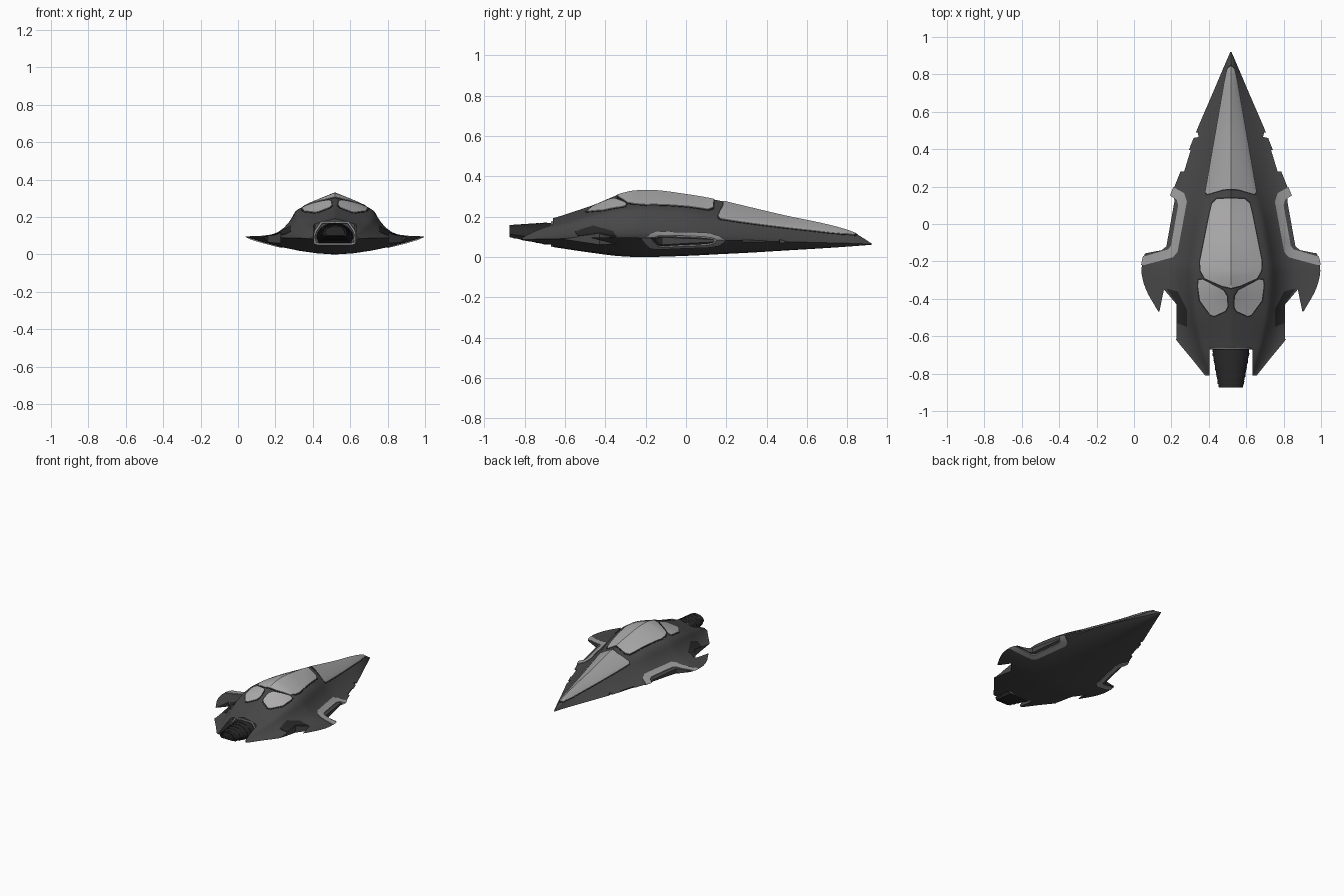
import bpy, bmesh, math
from mathutils import Vector

if "Cube" in bpy.data.objects:
    bpy.data.objects.remove(bpy.data.objects["Cube"])

CX = 0.518  # centre line of the craft on the grid

# stations: y, half width, edge z, shoulder half width, shoulder z, top z, bottom z, flare power
ST = [(-.81, .138, .085, .11, .10, .125, .072, 1.6), (-.72, .21, .088, .14, .13, .172, .058, 1.8),
      (-.615, .295, .09, .17, .155, .205, .042, 2.2), (-.465, .39, .095, .20, .20, .255, .02, 3),
      (-.32, .465, .095, .212, .225, .312, .003, 4), (-.25, .478, .095, .212, .23, .326, 0, 4),
      (-.18, .467, .093, .205, .228, .328, 0, 4), (0, .385, .088, .175, .215, .308, .005, 3),
      (.16, .318, .083, .145, .18, .28, .013, 2), (.3, .262, .08, .115, .165, .247, .02, 1.6),
      (.5, .183, .075, .08, .14, .2, .032, 1.2), (.7, .097, .07, .045, .118, .158, .044, 1),
      (.83, .042, .067, .022, .103, .12, .053, 1), (.92, .003, .063, .002, .065, .067, .060, 1)]

mats = {}
for n, c in dict(hull=.065, dark=.022, trim=.33, glass=.44, nose=.37).items():
    mats[n] = bpy.data.materials.new(n)
    mats[n].diffuse_color = (c, c * .98, c * .98, 1)


def make(name, bm, mat):
    bmesh.ops.recalc_face_normals(bm, faces=bm.faces)
    me = bpy.data.meshes.new(name)
    bm.to_mesh(me)
    bm.free()
    me.materials.append(mats[mat])
    ob = bpy.data.objects.new(name, me)
    bpy.context.collection.objects.link(ob)
    return ob


def slope(i, k):
    if i in (0, len(ST) - 1):
        a, b = (ST[0], ST[1]) if i == 0 else (ST[-2], ST[-1])
        return (b[k] - a[k]) / (b[0] - a[0])
    l, c, r = ST[i - 1:i + 2]
    d0, d1 = (c[k] - l[k]) / (c[0] - l[0]), (r[k] - c[k]) / (r[0] - c[0])
    return 0 if d0 * d1 <= 0 else 2 * d0 * d1 / (d0 + d1)


def section(i, t, o):
    """Closed ring of points between stations i and i+1, swollen by o."""
    a, b = ST[i], ST[min(i + 1, len(ST) - 1)]
    h = b[0] - a[0]
    v = []
    for k in range(1, 8):
        if t == 0:
            v.append(a[k])
        else:
            v.append((2*t**3 - 3*t*t + 1) * a[k] + (t**3 - 2*t*t + t) * h * slope(i, k)
                     + (3*t*t - 2*t**3) * b[k] + (t**3 - t*t) * h * slope(i + 1, k))
    w, ze, s, zs, zt, zb, p = v
    w = max(w + o, .001)
    y = a[0] + h * t
    pts = [(w * u, zb - o + (ze - zb) * u ** 1.7) for u in (0, .2, .4, .6, .8, .93)]
    pts.append((w, ze))
    pts += [(w + (s - w) * u, ze + o + (zs - ze) * u ** p) for u in (.15, .3, .5, .65, .78, .87, .94, 1)]
    pts += [(s * (1 - u), zs + o + (zt - zs) * u ** .8) for u in (.08, .18, .4, .6, .8, .93, 1)]
    ring = pts + [(-x, z) for x, z in reversed(pts[1:-1])]
    return [(x, y, z) for x, z in ring]


def loft(name, rings, mat):
    bm = bmesh.new()
    rows = [[bm.verts.new(p) for p in r] for r in rings]
    n = len(rows[0])
    for a, b in zip(rows, rows[1:]):
        for j in range(n):
            bm.faces.new((a[j], a[(j + 1) % n], b[(j + 1) % n], b[j]))
    bm.faces.new(rows[0])
    bm.faces.new(rows[-1])
    return make(name, bm, mat)


def hull(name, mat, o=0):
    rings = [section(i, t / 5, o) for i in range(len(ST) - 1) for t in range(5)]
    return loft(name, rings + [section(len(ST) - 1, 0, o)], mat)


def prism(polys, z0=-.1, z1=.6, mirror=True):
    bm = bmesh.new()
    for poly in polys:
        for s in ((1, -1) if mirror else (1,)):
            f = bm.faces.new([bm.verts.new((s * x, y, z0)) for x, y in poly])
            r = bmesh.ops.extrude_face_region(bm, geom=[f])
            bmesh.ops.translate(bm, vec=(0, 0, z1 - z0),
                                verts=[e for e in r['geom'] if isinstance(e, bmesh.types.BMVert)])
    return make('cutter', bm, 'dark')


def boolean(ob, cutter, op):
    m = ob.modifiers.new('cut', 'BOOLEAN')
    m.object, m.operation, m.solver = cutter, op, 'EXACT'
    dg = bpy.context.evaluated_depsgraph_get()
    me = bpy.data.meshes.new_from_object(ob.evaluated_get(dg))
    ob.modifiers.clear()
    ob.data = me
    bpy.data.objects.remove(cutter)
    me.materials.clear()
    return ob


def skin(name, polys, mat, o, z0=-.1, mirror=True):
    """Panel that follows the hull surface inside the given plan outlines."""
    ob = boolean(hull(name, mat, o), prism(polys, z0, .6, mirror), 'INTERSECT')
    ob.data.materials.append(mats[mat])
    return ob


def full(half):
    return half + [(-x, y) for x, y in reversed(half) if x > 0]


def grow(poly, d):
    c = sum((Vector(p) for p in poly), Vector((0, 0))) / len(poly)
    return [tuple(Vector(p) + (Vector(p) - c).normalized() * d) for p in poly]


# hull with side intakes, wing notches, edge jogs and tail slot cut out
intake = [(.305, .165), (.302, .12), (.345, -.12), (.37, -.14), (.6, -.185), (.6, .165)]
notch = [(.382, -.468), (.358, -.35), (.29, -.43), (.29, -.615), (.5, -.615), (.5, -.468)]
jogs = [[(.178, .49), (.172, .465), (.23, .455), (.23, .49)], [(.215, .395), (.25, .28), (.3, .28), (.3, .395)]]
body = boolean(hull('hull', 'hull'), prism([intake, notch] + jogs), 'DIFFERENCE')
slot = full([(0, -.66), (.105, -.66), (.115, -.675), (.115, -.9)])[1:]
boolean(body, prism([slot], mirror=False), 'DIFFERENCE')
body.data.materials.append(mats['hull'])

# pale frames and gill slats of the side intakes
band = [(.312, .2), (.25, .165), (.235, .12), (.285, -.15), (.31, -.178), (.465, -.22), (.6, -.22),
        (.6, -.172), (.46, -.172), (.335, -.135), (.32, -.115), (.282, .1), (.29, .13), (.33, .155), (.4, .2)]
skin('intake_frames', [band], 'trim', .005)
slats = []
for i in range(8):
    y = .135 - i * .034
    slats.append([(.28, y), (.6, y - .05), (.6, y - .066), (.28, y - .018)])
skin('intake_slats', slats, 'dark', -.006)

# dark vents on the rear wings
skin('rear_vents', [[(.235, -.46), (.285, -.36), (.345, -.345), (.29, -.425), (.288, -.53), (.235, -.55)]],
     'dark', .002, .09)

# glazing with dark seams
nose = full([(0, .845), (.018, .83), (.032, .77), (.136, .17), (.125, .16), (.04, .185), (0, .188)])
nose = nose[:-1] if nose[-1] == nose[0] else nose
roof = full([(0, .137), (.075, .133), (.1, .11), (.115, .05), (.165, -.2), (.162, -.25),
             (.14, -.29), (.05, -.33), (0, -.342)])
rear = [(.022, -.385), (.04, -.355), (.15, -.297), (.172, -.3), (.176, -.33), (.165, -.41),
        (.11, -.485), (.09, -.492), (.03, -.465), (.018, -.44)]
for name, poly, mat, mir in (('nose_panel', nose, 'nose', False), ('canopy_window', roof, 'glass', False),
                             ('rear_windows', rear, 'glass', True)):
    skin(name + '_seam', [grow(poly, .008)], 'dark', .0015, .1, mir)
    skin(name, [poly], mat, .004, .1, mir)


# D-shaped engine nozzle, hollow at the back
def arch(w, z0, z1, y):
    pts = [(w * math.cos(a), z0 + (z1 - z0) * (.25 + .75 * math.sin(a)))
           for a in (math.pi * k / 16 for k in range(17))]
    return [(x, y, z) for x, z in pts + [(-w * .85, z0), (w * .85, z0)]]


loft('engine_nozzle', [arch(.10, .06, .168, -.64), arch(.096, .062, .168, -.70), arch(.08, .08, .163, -.79),
                       arch(.064, .098, .157, -.875), arch(.054, .104, .151, -.875),
                       arch(.05, .106, .149, -.80)], 'dark')

# raised ribs around the nozzle, bars inside it
for k in range(5):
    t = k / 4
    y, w, z0, z1 = -.69 - .15 * t, .099 - .027 * t, .062 + .028 * t, .170 - .009 * t
    loft('nozzle_rib', [arch(w, z0, z1, y), arch(w - .002, z0, z1, y - .016)], 'dark')
for z in (.118, .133):
    bm = bmesh.new()
    bmesh.ops.create_cube(bm, size=1)
    for v in bm.verts:
        v.co = (v.co.x * .1, -.83 + v.co.y * .05, z + v.co.z * .005)
    make('nozzle_bar', bm, 'hull')

# arched trim round the engine bay
cu = bpy.data.curves.new('engine_bay_trim', 'CURVE')
cu.dimensions, cu.bevel_depth, cu.bevel_resolution = '3D', .006, 2
sp = cu.splines.new('POLY')
half = [(.09, .055), (.108, .06), (.11, .105), (.1, .13), (.07, .172)]
path = half + [(-x, z) for x, z in reversed(half)]
sp.points.add(len(path) - 1)
for q, (x, z) in zip(sp.points, path):
    q.co = (x, -.664, z, 1)
sp.use_cyclic_u = True
cu.materials.append(mats['trim'])
bpy.context.collection.objects.link(bpy.data.objects.new('engine_bay_trim', cu))

# place on the grid and smooth
for ob in bpy.context.collection.objects:
    ob.location.x = CX
    ob.select_set(ob.type == 'MESH')
bpy.context.view_layer.objects.active = body
bpy.ops.object.shade_smooth_by_angle(angle=math.radians(32))

for m in bpy.data.materials:
    if m.users and not m.is_grease_pencil:
        m.use_nodes = True
        m.node_tree.nodes["Principled BSDF"].inputs["Base Color"].default_value = m.diffuse_color
